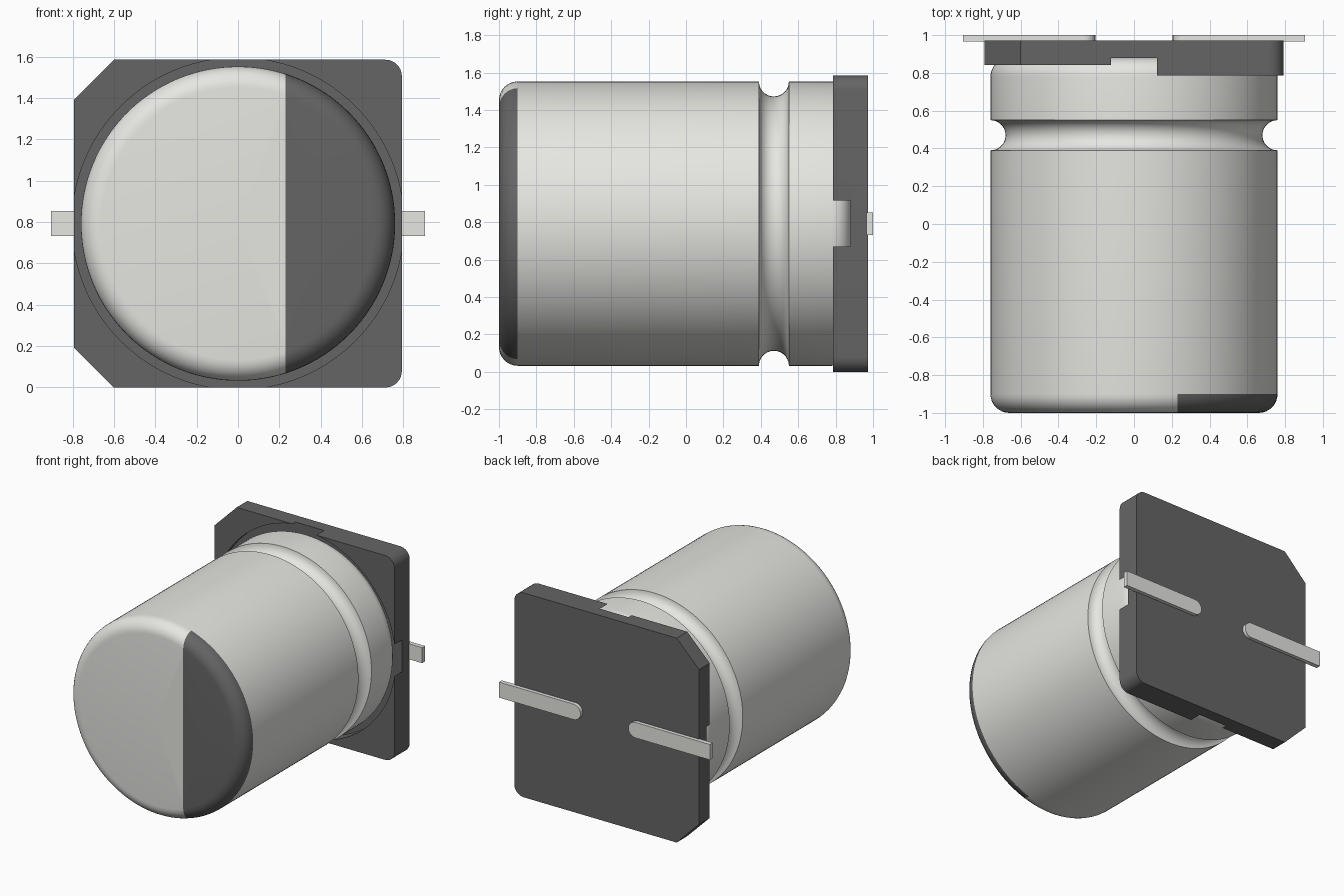
import bpy, bmesh
from math import sin, cos, pi, radians
from mathutils import Vector

if "Cube" in bpy.data.objects:
    bpy.data.objects.remove(bpy.data.objects["Cube"])

ZC = 0.7925   # height of the can axis
H = 0.7925    # half size of the square base


def material(name, rgb):
    m = bpy.data.materials.new(name)
    m.diffuse_color = (*rgb, 1)
    m.use_nodes = True
    m.node_tree.nodes["Principled BSDF"].inputs["Base Color"].default_value = m.diffuse_color
    return m


METAL = material("metal", (0.79, 0.79, 0.76))
DARK = material("dark", (0.13, 0.13, 0.13))


def finish(bm, name, mats):
    bmesh.ops.recalc_face_normals(bm, faces=bm.faces)
    me = bpy.data.meshes.new(name)
    bm.to_mesh(me)
    bm.free()
    ob = bpy.data.objects.new(name, me)
    bpy.context.collection.objects.link(ob)
    for m in mats:
        me.materials.append(m)
    return ob


def smooth(ob):
    bpy.ops.object.select_all(action='DESELECT')
    ob.select_set(True)
    bpy.context.view_layer.objects.active = ob
    bpy.ops.object.shade_smooth_by_angle(angle=radians(35))


def arc(cx, cy, r, a0, a1, n):
    """Points on an arc, angles in degrees."""
    return [(cx + r * cos(radians(a0 + (a1 - a0) * i / n)),
             cy + r * sin(radians(a0 + (a1 - a0) * i / n))) for i in range(n + 1)]


def slab(name, outline, y0, y1, mat):
    """Extrude an x,z outline (relative to the can axis) along y."""
    bm = bmesh.new()
    f = bm.faces.new([bm.verts.new((x, y0, ZC + z)) for x, z in outline])
    r = bmesh.ops.extrude_face_region(bm, geom=[f])
    for v in r["geom"]:
        if isinstance(v, bmesh.types.BMVert):
            v.co.y = y1
    return finish(bm, name, [mat])


# Can: lathed profile (radius, y) with rounded ends and a crimped groove
R, F, END = 0.76, 0.1, 0.88
profile = [(0, -1)] + arc(R - F, -1 + F, F, -90, 0, 8)
profile += arc(R, 0.47, 0.08, 270, 90, 14)
profile += arc(R - F, END - F, F, 0, 90, 8) + [(0, END)]
bm = bmesh.new()
vs = [bm.verts.new((r, y, ZC)) for r, y in profile]
es = [bm.edges.new(p) for p in zip(vs, vs[1:])]
bmesh.ops.spin(bm, geom=vs + es, cent=(0, 0, ZC), axis=(0, 1, 0),
               angle=2 * pi, steps=128, use_merge=True)
bmesh.ops.remove_doubles(bm, verts=bm.verts, dist=1e-5)


def front_faces():
    return [f for f in bm.faces if all(v.co.y < -1 + F + 1e-4 for v in f.verts)]


# Polarity mark: dark segment of the front end
cap = front_faces()
geom = set(cap)
for f in cap:
    geom.update(f.edges)
    geom.update(f.verts)
bmesh.ops.bisect_plane(bm, geom=list(geom), dist=1e-5,
                       plane_co=(0.23, 0, 0), plane_no=(1, 0, 0))
for f in front_faces():
    if f.calc_center_median().x > 0.23:
        f.material_index = 1
can = finish(bm, "can", [METAL, DARK])
smooth(can)

# Base: two rounded corners on the right, two chamfered on the left
C, Q = 0.192, 0.08
outline = arc(H - Q, -H + Q, Q, -90, 0, 8) + arc(H - Q, H - Q, Q, 0, 90, 8)
outline += [(-H + C, H), (-H, H - C), (-H, -H + C), (-H + C, -H)]
base = slab("base", outline, 0.785, 0.972, DARK)

# Round seat for the can, and the lower left-hand corner posts
seat = slab("seat_cutter", arc(0, 0, 0.802, 0, 360 - 360 / 128, 127), 0.6, END, DARK)
step = slab("step_cutter", [(-1, -1), (0, -1), (0, 1), (-1, 1)], 0.6, 0.842, DARK)
for cutter in (seat, step):
    cutter.hide_render = True
    cutter.hide_set(True)
    mod = base.modifiers.new(cutter.name, 'BOOLEAN')
    mod.operation = 'DIFFERENCE'
    mod.solver = 'EXACT'
    mod.object = cutter
bpy.ops.object.select_all(action='DESELECT')
base.select_set(True)
bpy.context.view_layer.objects.active = base
for cutter in (seat, step):
    bpy.ops.object.modifier_apply(modifier=cutter.name)
    bpy.data.objects.remove(cutter)
smooth(base)

# Leads: flat strips with a rounded inner end
W = 0.06
for side, s in (("left", -1), ("right", 1)):
    pts = arc(0.205 + W, 0, W, 90, 270, 12) + [(0.905, -W), (0.905, W)]
    smooth(slab(side + "_lead", [(s * x, z) for x, z in pts], 0.965, 1.0, METAL))
